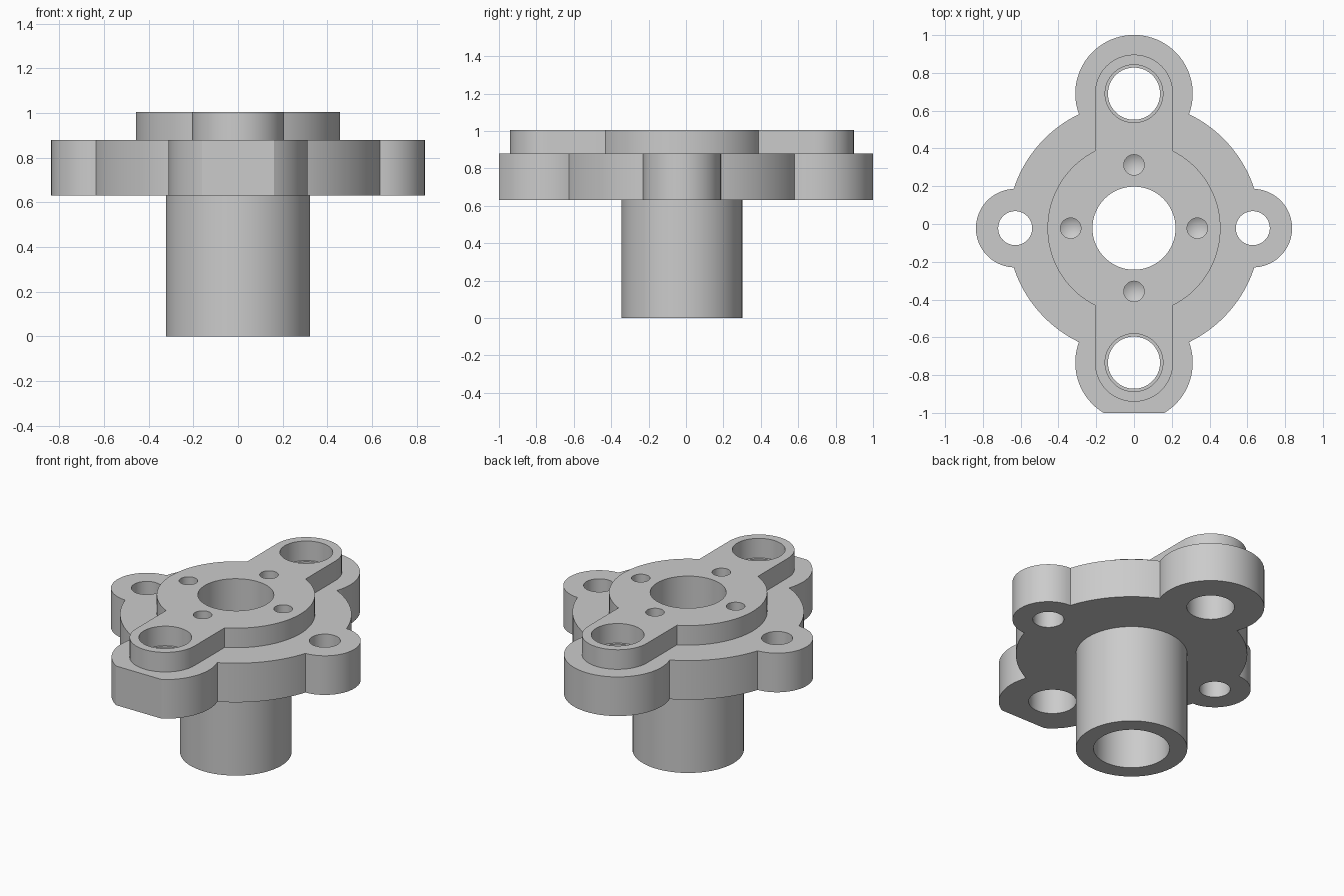
import bpy, bmesh, math
from mathutils import Matrix, Vector

if "Cube" in bpy.data.objects:
    bpy.data.objects.remove(bpy.data.objects["Cube"])

# Main dimensions
AXIS = Vector((0, -0.022))            # centre of the hub
LUG_OFF, LUG_R = 0.712, 0.311         # large lugs, front and back
EAR_OFF, EAR_R = 0.629, 0.208         # small ears, left and right
DISC_R, HUB_R, ARM_R = 0.67, 0.458, 0.207
Z_NECK, Z_FLANGE, Z_TOP = 0.63, 0.88, 1.005
LUGS = [AXIS + Vector((0, s * LUG_OFF)) for s in (-1, 1)]
EARS = [AXIS + Vector((s * EAR_OFF, 0)) for s in (-1, 1)]

metal = bpy.data.materials.new("grey_metal")
metal.use_nodes = True
GREY = (0.6, 0.6, 0.6, 1)
metal.diffuse_color = GREY
metal.node_tree.nodes["Principled BSDF"].inputs["Base Color"].default_value = GREY


def finish(name, bm):
    bmesh.ops.recalc_face_normals(bm, faces=bm.faces[:])
    mesh = bpy.data.meshes.new(name)
    bm.to_mesh(mesh)
    bm.free()
    mesh.materials.append(metal)
    obj = bpy.data.objects.new(name, mesh)
    bpy.context.collection.objects.link(obj)
    return obj


def arc(centre, radius, start, end, steps=24):
    return [centre + radius * Vector((math.cos(a), math.sin(a)))
            for a in (start + (end - start) * i / steps for i in range(steps + 1))]


def plate(name, outline, z0, z1):
    bm = bmesh.new()
    base = []
    for p in outline:
        if not base or (p - base[-1].co.xy).length > 1e-4:
            base.append(bm.verts.new((p.x, p.y, z0)))
    if (base[0].co - base[-1].co).length < 1e-4:
        bm.verts.remove(base.pop())
    face = bm.faces.new(base)
    top = bmesh.ops.extrude_face_region(bm, geom=[face])["geom"]
    for v in top:
        if isinstance(v, bmesh.types.BMVert):
            v.co.z = z1
    return finish(name, bm)


def lathe(bm, profile, centre, steps=64):
    """Spin a closed radius/height profile about a vertical line."""
    verts = [bm.verts.new((centre.x + r, centre.y, z)) for r, z in profile]
    edges = [bm.edges.new((a, b)) for a, b in zip(verts, verts[1:] + verts[:1])
             if abs(a.co.x - centre.x) + abs(b.co.x - centre.x) > 1e-6]
    geom = bmesh.ops.spin(bm, geom=verts + edges, cent=(*centre, 0), axis=(0, 0, 1),
                          angle=math.tau, steps=steps)
    bmesh.ops.remove_doubles(bm, verts=bm.verts[:], dist=1e-5)


def drill(obj, bores):
    """Cut (centre, radius, bottom, tip) bores; the tip is a conical point."""
    bm = bmesh.new()
    for centre, radius, bottom, tip in bores:
        lathe(bm, [(0, 1.2), (radius, 1.2), (radius, bottom), (0, tip)], centre)
    cutter = finish("bore_cutter", bm)
    cutter.hide_render = True
    mod = obj.modifiers.new("bores", 'BOOLEAN')
    mod.operation, mod.solver, mod.object = 'DIFFERENCE', 'EXACT', cutter
    bpy.context.view_layer.objects.active = obj
    bpy.ops.object.modifier_apply(modifier=mod.name)
    bpy.data.objects.remove(cutter)


def meet(big, off, small):
    """Angles, on the big and small circles, of their crossing point."""
    a = math.acos((big ** 2 + off ** 2 - small ** 2) / (2 * big * off))
    return a, math.atan2(big * math.sin(a), big * math.cos(a) - off)


# Flange outline: disc with four lobes, the front lug trimmed flat
Q = math.pi / 2
ear_a, ear_b = meet(DISC_R, EAR_OFF, EAR_R)
lug_a, lug_b = meet(DISC_R, LUG_OFF, LUG_R)
flat = math.acos((1 + LUGS[0].y) / LUG_R)
outline = (arc(EARS[1], EAR_R, -ear_b, ear_b)
           + arc(AXIS, DISC_R, ear_a, Q - lug_a)
           + arc(LUGS[1], LUG_R, Q - lug_b, Q + lug_b, 48)
           + arc(AXIS, DISC_R, Q + lug_a, 2 * Q - ear_a)
           + arc(EARS[0], EAR_R, 2 * Q - ear_b, 2 * Q + ear_b)
           + arc(AXIS, DISC_R, 2 * Q + ear_a, 3 * Q - lug_a)
           + arc(LUGS[0], LUG_R, 3 * Q - lug_b, 3 * Q - flat)
           + arc(LUGS[0], LUG_R, 3 * Q + flat, 3 * Q + lug_b)
           + arc(AXIS, DISC_R, 3 * Q + lug_a, 4 * Q - ear_a))
flange = plate("flange", outline, Z_NECK, Z_FLANGE)

# Raised boss: round hub with a rounded arm to each large lug
arm = math.asin(ARM_R / HUB_R)
boss = plate("raised_boss",
             arc(AXIS, HUB_R, arm - Q, Q - arm, 40)
             + arc(LUGS[1], ARM_R, 0, 2 * Q)
             + arc(AXIS, HUB_R, Q + arm, 3 * Q - arm, 40)
             + arc(LUGS[0], ARM_R, 2 * Q, 4 * Q), Z_FLANGE, Z_TOP)

# Bores: centre, counterbored lug holes, ear holes, four pointed blind holes
BORE_R = 0.22
centre_bore = [(AXIS, BORE_R, 0.4, 0.4)]
blind = [(AXIS + 0.335 * Vector((math.cos(i * Q), math.sin(i * Q))), 0.054, 0.75, 0.718)
         for i in range(4)]
drill(boss, centre_bore + blind + [(c, 0.153, 0.4, 0.4) for c in LUGS])
drill(flange, centre_bore + blind + [(c, 0.138, 0.4, 0.4) for c in LUGS]
      + [(c, 0.09, 0.4, 0.4) for c in EARS])

# Tubular neck below the flange
bm = bmesh.new()
NECK_R = 0.323
lathe(bm, [(BORE_R, 0), (NECK_R, 0), (NECK_R, Z_NECK), (BORE_R, Z_NECK)], AXIS)
neck = finish("neck_tube", bm)

# Smooth the round walls, keep the rims crisp
for obj in (flange, boss, neck):
    bpy.ops.object.select_all(action='DESELECT')
    obj.select_set(True)
    bpy.context.view_layer.objects.active = obj
    bpy.ops.object.shade_smooth_by_angle(angle=math.radians(25))
